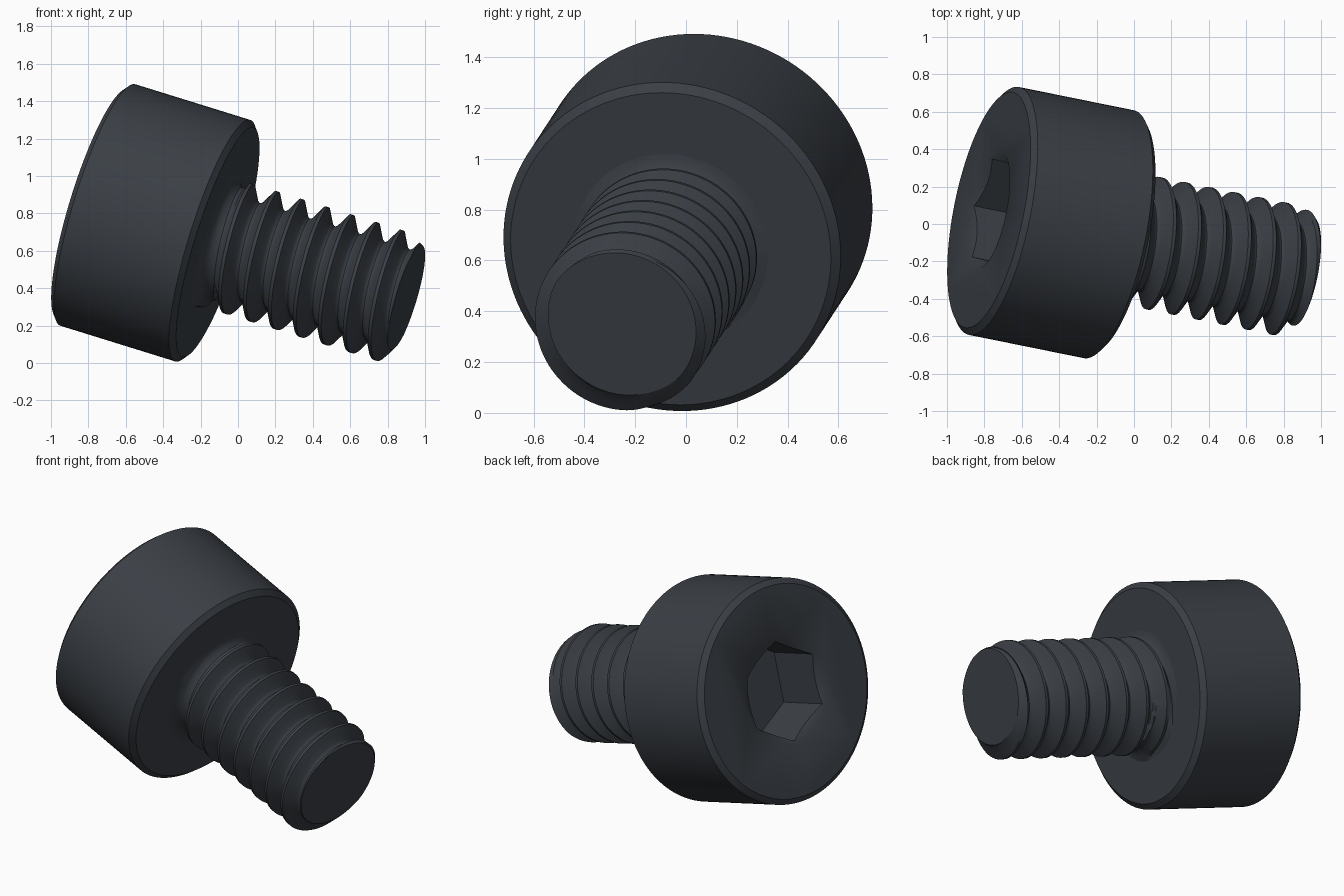
import bpy, bmesh, math
from mathutils import Matrix, Vector

if "Cube" in bpy.data.objects:
    bpy.data.objects.remove(bpy.data.objects["Cube"])

# Black oxide finish
steel = bpy.data.materials.new("dark_steel")
steel.use_nodes = True
COLOUR = (0.043, 0.050, 0.060, 1)
steel.diffuse_color = COLOUR
steel.node_tree.nodes["Principled BSDF"].inputs["Base Color"].default_value = COLOUR

# Tilted frame: local z runs along the screw, origin under the head
w = Vector((0.938, -0.190, -0.291)).normalized()
v = (Vector((0, 0, 1)) - w.z * w).normalized()
u = v.cross(w)
FRAME = Matrix.Translation((-0.108, -0.06, 0.646)) @ Matrix((u, v, w)).transposed().to_4x4()

HEAD_R, HEAD_H = 0.676, 0.712
SHAFT_R, LENGTH, PITCH = 0.354, 1.068, 0.1423


def make_object(name, bm):
    bmesh.ops.remove_doubles(bm, verts=bm.verts, dist=1e-5)
    bmesh.ops.recalc_face_normals(bm, faces=bm.faces)
    mesh = bpy.data.meshes.new(name)
    bm.to_mesh(mesh)
    bm.free()
    mesh.materials.append(steel)
    obj = bpy.data.objects.new(name, mesh)
    bpy.context.collection.objects.link(obj)
    obj.matrix_world = FRAME
    return obj


def lathe(name, profile, sides, turn=0.0):
    """Solid of revolution from (radius, z) points, capped at both ends."""
    bm = bmesh.new()
    rings = []
    for r, z in profile:
        angles = [turn + math.tau * i / sides for i in range(sides)]
        rings.append([bm.verts.new((r * math.cos(a), r * math.sin(a), z)) for a in angles])
    for a, b in zip(rings, rings[1:]):
        for i in range(sides):
            j = (i + 1) % sides
            bm.faces.new((a[i], a[j], b[j], b[i]))
    bm.faces.new(rings[0])
    bm.faces.new(rings[-1])
    return make_object(name, bm)


def activate(obj):
    bpy.ops.object.select_all(action="DESELECT")
    obj.select_set(True)
    bpy.context.view_layer.objects.active = obj


# Chamfered cylinder head
head = lathe("head", [(HEAD_R - 0.034, -HEAD_H), (HEAD_R, -HEAD_H + 0.028),
                      (HEAD_R, -0.028), (HEAD_R - 0.034, 0)], 128)

# Hexagonal drive socket with a shallow countersink
cutters = [
    lathe("socket_cutter", [(0.308, -HEAD_H - 0.1), (0.308, -HEAD_H + 0.356)], 6, math.radians(31)),
    lathe("countersink_cutter", [(0.39, -HEAD_H - 0.04), (0.147, -HEAD_H + 0.1)], 96),
]
bpy.context.view_layer.update()
for cutter in cutters:
    activate(head)
    mod = head.modifiers.new("cut", "BOOLEAN")
    mod.operation = "DIFFERENCE"
    mod.solver = "EXACT"
    mod.object = cutter
    bpy.ops.object.modifier_apply(modifier=mod.name)
    bpy.data.objects.remove(cutter)


def thread_radius(z, angle):
    """Thread with flat crests and rounded roots, flared at the head, chamfered at the tip."""
    phase = (z - 0.086) / PITCH - (angle - math.radians(87)) / math.tau
    a = abs(phase - round(phase))
    drop = max(0, a - 0.0625) * PITCH * 1.732
    if a > 0.36:
        drop = 0.0733 + 0.0138 * math.sin((a - 0.36) / 0.14 * math.pi / 2)
    r = SHAFT_R - drop
    flare = 0.09
    if z < flare:
        r = max(r, 0.39 - math.sqrt(flare ** 2 - (flare - z) ** 2))
    return min(r, 0.308 + LENGTH - z)


# Threaded shaft: rows follow the helix and are clamped at both ends
SIDES = 96
OFFSETS = [-0.5, -0.45, -0.40, -0.36, -0.21, -0.0625, 0.0625, 0.21, 0.36, 0.40, 0.45]
bm = bmesh.new()
rows = []
for turn in range(-2, 10):
    for off in OFFSETS:
        row = []
        for i in range(SIDES + 1):
            angle = math.tau * i / SIDES
            z = 0.086 + PITCH * (turn + off + (angle - math.radians(87)) / math.tau)
            z = min(max(z, 0), LENGTH)
            r = thread_radius(z, angle)
            row.append(bm.verts.new((r * math.cos(angle), r * math.sin(angle), z)))
        rows.append(row)
for a, b in zip(rows, rows[1:]):
    for i in range(SIDES):
        quad = (a[i], a[i + 1], b[i + 1], b[i])
        heights = [p.co.z for p in quad]
        if max(heights) - min(heights) > 1e-6:
            bm.faces.new(quad)
bm.faces.new(rows[-1][:SIDES])
bmesh.ops.delete(bm, geom=[p for p in bm.verts if not p.link_faces], context="VERTS")
shaft = make_object("threaded_shaft", bm)

# Smooth round surfaces, crisp edges
for obj in (head, shaft):
    activate(obj)
    bpy.ops.object.shade_smooth_by_angle(angle=math.radians(30))
